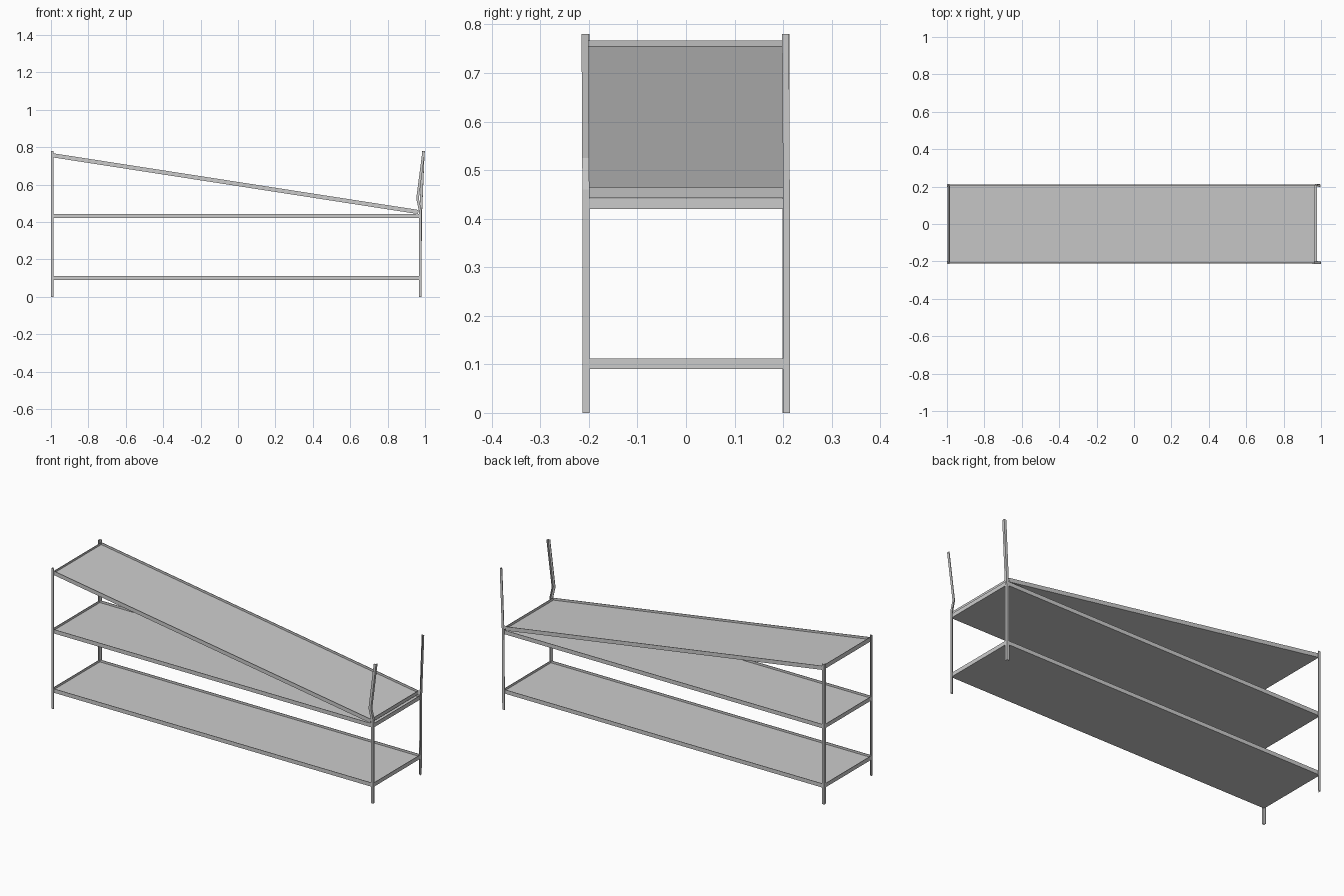
import bpy, bmesh, math

if "Cube" in bpy.data.objects:
    bpy.data.objects.remove(bpy.data.objects["Cube"])

X0, X1 = -0.998, 0.979      # shelf ends
HALF_Y = 0.21
LENGTH = X1 - X0
DEPTH = 0.022
RIM = 0.004


def make_object(name, bm):
    bmesh.ops.recalc_face_normals(bm, faces=bm.faces)
    mesh = bpy.data.meshes.new(name)
    bm.to_mesh(mesh)
    bm.free()
    obj = bpy.data.objects.new(name, mesh)
    bpy.context.collection.objects.link(obj)
    return obj


def tray(name, x, z, tilt=0.0):
    """Shallow tray with a raised rim; origin at the middle of its top."""
    bm = bmesh.new()
    bmesh.ops.create_cube(bm, size=1)
    for v in bm.verts:
        v.co.x *= LENGTH
        v.co.y *= HALF_Y * 2
        v.co.z = (v.co.z - 0.5) * DEPTH
    bm.normal_update()
    top = max(bm.faces, key=lambda f: f.normal.z)
    bmesh.ops.inset_region(bm, faces=[top], thickness=RIM)
    floor = bmesh.ops.extrude_face_region(bm, geom=[top])
    for g in floor["geom"]:
        if isinstance(g, bmesh.types.BMVert):
            g.co.z -= 0.012
    if top.is_valid:
        bmesh.ops.delete(bm, geom=[top], context="FACES_ONLY")
    obj = make_object(name, bm)
    obj.location = (x, 0, z)
    obj.rotation_euler.y = tilt
    return obj


def post(name, side_x, side_y, path):
    """Angle-iron post swept through (outer x, outer y, z) stations."""
    w, t = 0.014, 0.003
    profile = [(0, 0), (w, 0), (w, t), (t, t), (t, w), (0, w)]
    bm = bmesh.new()
    rings = [[bm.verts.new((x - side_x * a, side_y * (y - b), z))
              for a, b in profile] for x, y, z in path]
    for r0, r1 in zip(rings, rings[1:]):
        for i in range(6):
            j = (i + 1) % 6
            bm.faces.new((r0[i], r0[j], r1[j], r1[i]))
    bm.faces.new(rings[0])
    bm.faces.new(rings[-1])
    return make_object(name, bm)


# Level shelves
mid = (X0 + X1) / 2
tray("bottom_shelf", mid, 0.112)
tray("middle_shelf", mid, 0.442)

# Collapsed top shelf, right end resting on the middle one
tray("tilted_top_shelf", -0.011, 0.6155, math.asin(0.303 / LENGTH))

# Straight left posts
for label, sy in (("front", -1), ("back", 1)):
    post(f"left_{label}_post", -1, sy, [(-1.0, 0.213, 0), (-1.0, 0.213, 0.78)])

# Leaning back post and buckled front post at the right end
post("right_back_post", 1, 1,
     [(0.981, 0.214, 0), (0.983, 0.214, 0.42), (0.998, 0.212, 0.78)])
post("right_front_post", 1, -1,
     [(0.981, 0.213, 0), (0.981, 0.213, 0.46),
      (0.967, 0.214, 0.525), (1.0, 0.215, 0.78)])
